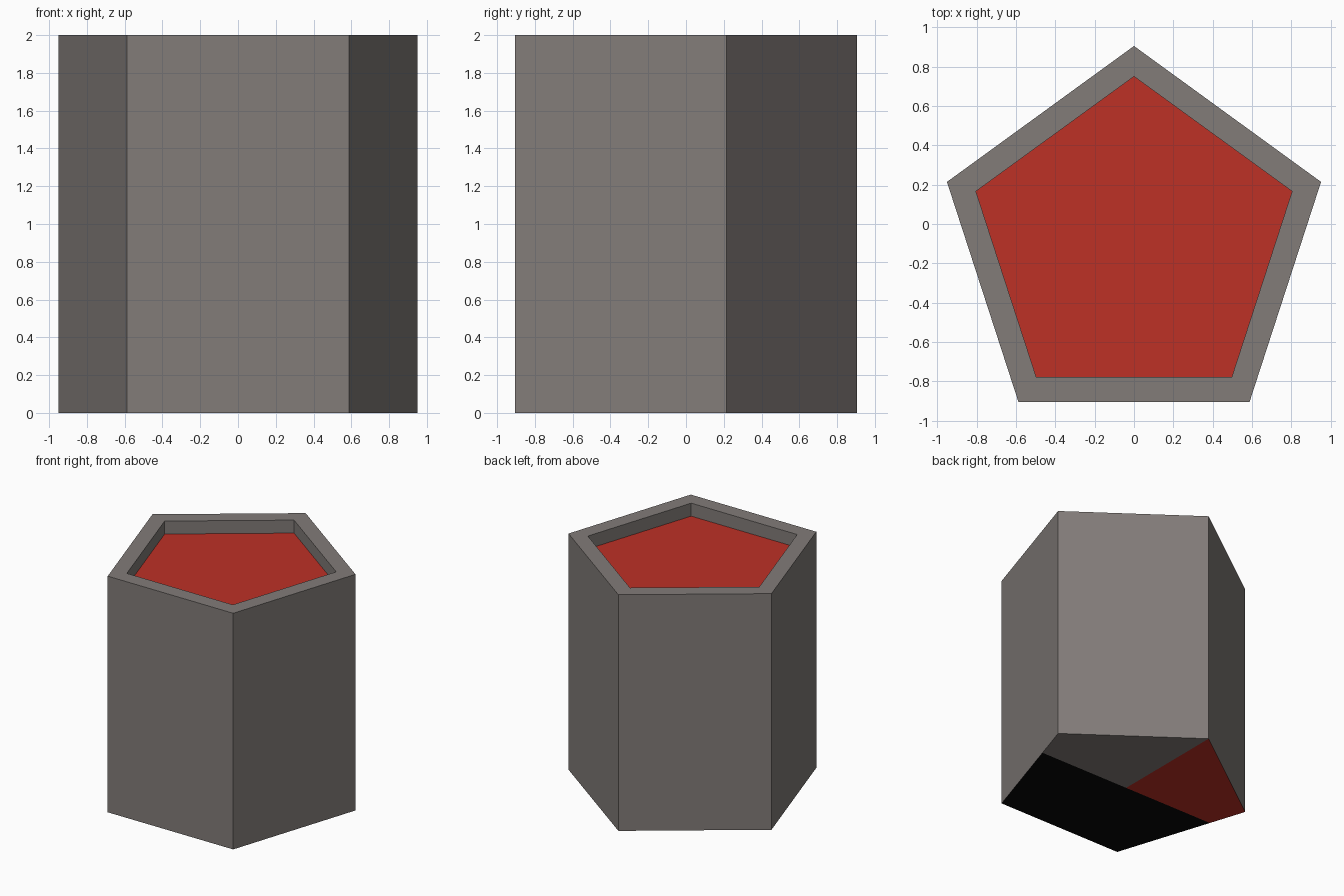
import bpy, bmesh, math

if "Cube" in bpy.data.objects:
    bpy.data.objects.remove(bpy.data.objects["Cube"])

SIDES = 5
RADIUS, INNER_RADIUS = 1.0, 0.845
HEIGHT, RECESS = 2.0, 0.11
CENTRE_Y = -0.095          # puts the bounding box on y = 0


def linear(c):
    c /= 255
    return c / 12.92 if c <= 0.04045 else ((c + 0.055) / 1.055) ** 2.4


def material(name, r, g, b):
    m = bpy.data.materials.new(name)
    m.diffuse_color = (linear(r), linear(g), linear(b), 1)
    m.use_nodes = True
    m.node_tree.nodes["Principled BSDF"].inputs["Base Color"].default_value = m.diffuse_color
    return m


GREY, RED, BLACK = 0, 1, 2
materials = [material("warm_grey", 130, 124, 121),
             material("red", 189, 49, 38),
             material("black", 9, 9, 9)]

bm = bmesh.new()


def ring(radius, z):
    angles = [math.pi / 2 + i * math.tau / SIDES for i in range(SIDES)]
    return [bm.verts.new((radius * math.cos(a), CENTRE_Y + radius * math.sin(a), z))
            for a in angles]


# Outer wall, rim and recess wall
rings = [ring(RADIUS, 0), ring(RADIUS, HEIGHT),
         ring(INNER_RADIUS, HEIGHT), ring(INNER_RADIUS, HEIGHT - RECESS)]
for a, b in zip(rings, rings[1:]):
    for i in range(SIDES):
        j = (i + 1) % SIDES
        bm.faces.new((a[i], a[j], b[j], b[i]))

# Red recessed floor and the underside
bm.faces.new(rings[-1]).material_index = RED
bm.faces.new(rings[0][::-1])
bm.normal_update()


def underside():
    return [f for f in bm.faces if f.calc_center_median().z < 0.001]


def cut(faces, normal):
    geom = set(faces)
    for f in faces:
        geom.update(f.edges, f.verts)
    bmesh.ops.bisect_plane(bm, geom=list(geom), dist=1e-5,
                           plane_co=(0, CENTRE_Y, 0), plane_no=normal)


# Underside colours: black front half, grey and red back quarters
cut(underside(), (0, 1, 0))
cut([f for f in underside() if f.calc_center_median().y > CENTRE_Y], (1, 0, 0))
for f in underside():
    c = f.calc_center_median()
    if max(v.co.y for v in f.verts) < CENTRE_Y + 0.001:
        f.material_index = BLACK
    else:
        f.material_index = RED if c.x < 0 else GREY

bmesh.ops.recalc_face_normals(bm, faces=bm.faces)
mesh = bpy.data.meshes.new("pentagonal_post")
bm.to_mesh(mesh)
bm.free()
for m in materials:
    mesh.materials.append(m)
bpy.context.collection.objects.link(bpy.data.objects.new("pentagonal_post", mesh))
